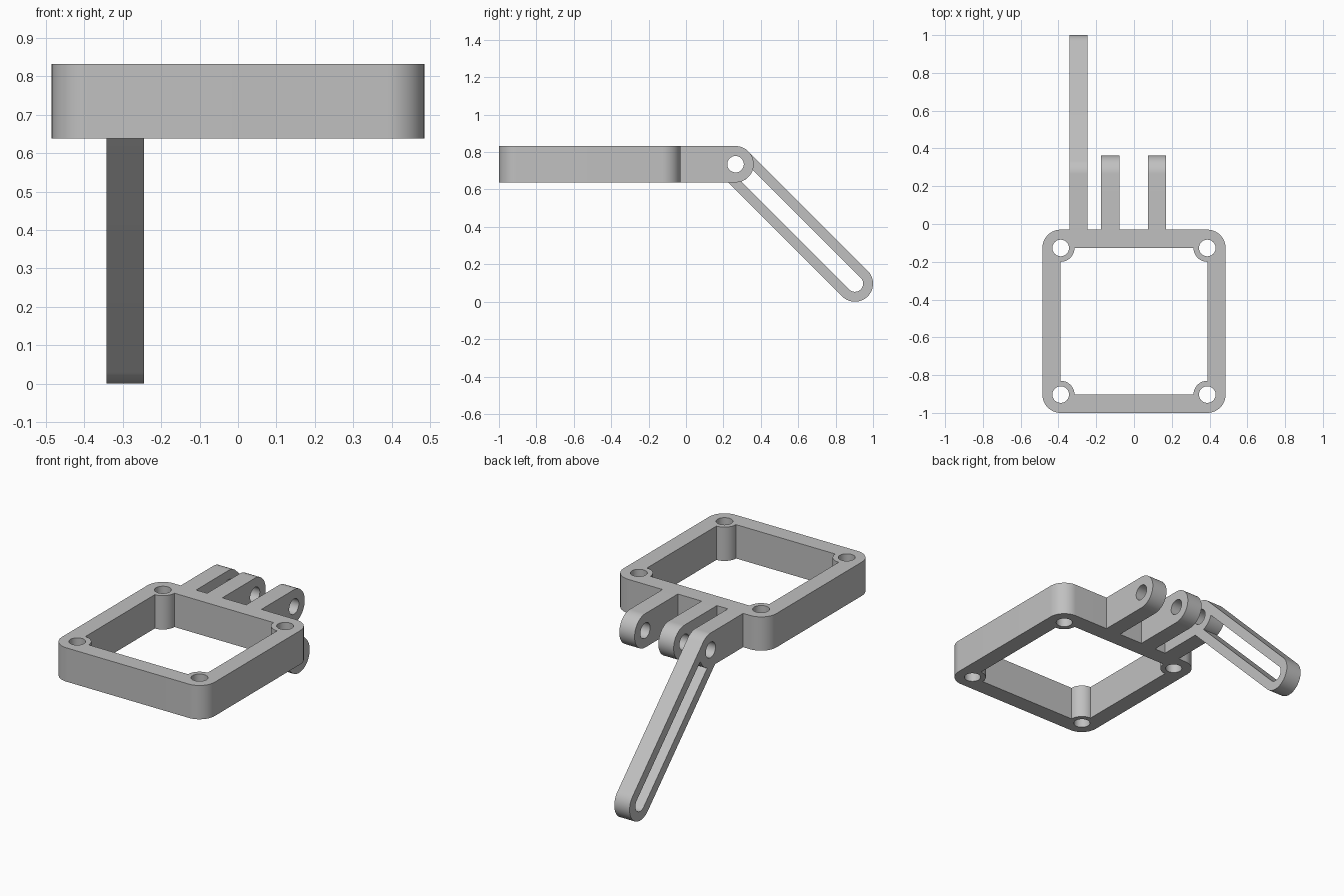
import bpy, bmesh, math
from mathutils import Vector

cube = bpy.data.objects.get("Cube")
if cube:
    bpy.data.objects.remove(cube, do_unlink=True)

grey = bpy.data.materials.new("matte grey")
grey.use_nodes = True
colour = (0.53, 0.53, 0.53, 1)
grey.diffuse_color = colour
grey.node_tree.nodes["Principled BSDF"].inputs["Base Color"].default_value = colour


def arc(cx, cy, r, start, end, steps=16):
    """Points along an arc, angles in degrees."""
    angles = [math.radians(start + (end - start) * i / steps) for i in range(steps + 1)]
    return [(cx + r * math.cos(a), cy + r * math.sin(a)) for a in angles]


def circle(cx, cy, r, steps=40):
    return arc(cx, cy, r, 0, 360, steps)[:-1]


def plate(name, loops, low, high, place):
    """Solid plate from an outline and its holes, between two depths."""
    bm = bmesh.new()
    axis = (place(0, 0, 1) - place(0, 0, 0)).normalized()
    levels = []
    for depth in (low, high):
        rings = [[bm.verts.new(place(u, v, depth)) for u, v in loop] for loop in loops]
        edges = [bm.edges.new((ring[i - 1], ring[i])) for ring in rings for i in range(len(ring))]
        bmesh.ops.triangle_fill(bm, use_beauty=True, use_dissolve=False, edges=edges, normal=axis)
        levels.append(rings)
    for a, b in zip(*levels):
        for i in range(len(a)):
            bm.faces.new((a[i - 1], a[i], b[i], b[i - 1]))
    bmesh.ops.recalc_face_normals(bm, faces=bm.faces[:])
    mesh = bpy.data.meshes.new(name)
    bm.to_mesh(mesh)
    bm.free()
    mesh.materials.append(grey)
    obj = bpy.data.objects.new(name, mesh)
    bpy.context.collection.objects.link(obj)
    bpy.ops.object.select_all(action='DESELECT')
    obj.select_set(True)
    bpy.context.view_layer.objects.active = obj
    bpy.ops.object.shade_smooth_by_angle(angle=math.radians(30))
    return obj


def flat(u, v, d):
    return Vector((u, v, d))


def upright(u, v, d):
    return Vector((d, u, v))


R = 0.097                      # rounding radius and half thickness
HOLE = 0.044
PY, PZ = 0.265, 0.735          # hinge axis
TY, TZ = 0.903, R              # arm tip
HALF, CY = 0.388, -0.515       # screw hole spacing and frame centre
BACK = CY + HALF + R

# Square frame with four screw bosses
corners = [(1, 1, 0), (-1, 1, 90), (-1, -1, 180), (1, -1, 270)]
outer, inner, screw_holes = [], [], []
for sx, sy, turn in corners:
    x, y = sx * HALF, CY + sy * HALF
    outer += arc(x, y, R, turn, turn + 90)
    inner += arc(x, y, 0.073, turn + 270, turn + 180)
    screw_holes.append(circle(x, y, HOLE))
plate("frame", [outer, inner] + screw_holes, PZ - R, PZ + R, flat)

# Two short hinge lugs
lug = [(BACK, PZ - R)] + arc(PY, PZ, R, -90, 90, 32) + [(BACK, PZ + R)]
pin_hole = circle(PY, PZ, HOLE)
for name, x in (("middle_lug", -0.175), ("left_lug", 0.073)):
    plate(name, [lug, pin_hole], x, x + R, upright)

# Third lug, continuing into the slotted sloping arm
arm = [(BACK, PZ - R), (PY - R * math.tan(math.pi / 8), PZ - R)]
arm += arc(TY, TZ, R, -135, 45, 32) + arc(PY, PZ, R, 45, 90) + [(BACK, PZ + R)]
spread = math.degrees(math.asin(HOLE / R))
slot = arc(TY, TZ, HOLE, -135, 45, 24) + arc(PY, PZ, R, spread - 45, -spread - 45, 10)
plate("slotted_arm", [arm, pin_hole, slot], -0.342, -0.342 + R, upright)
